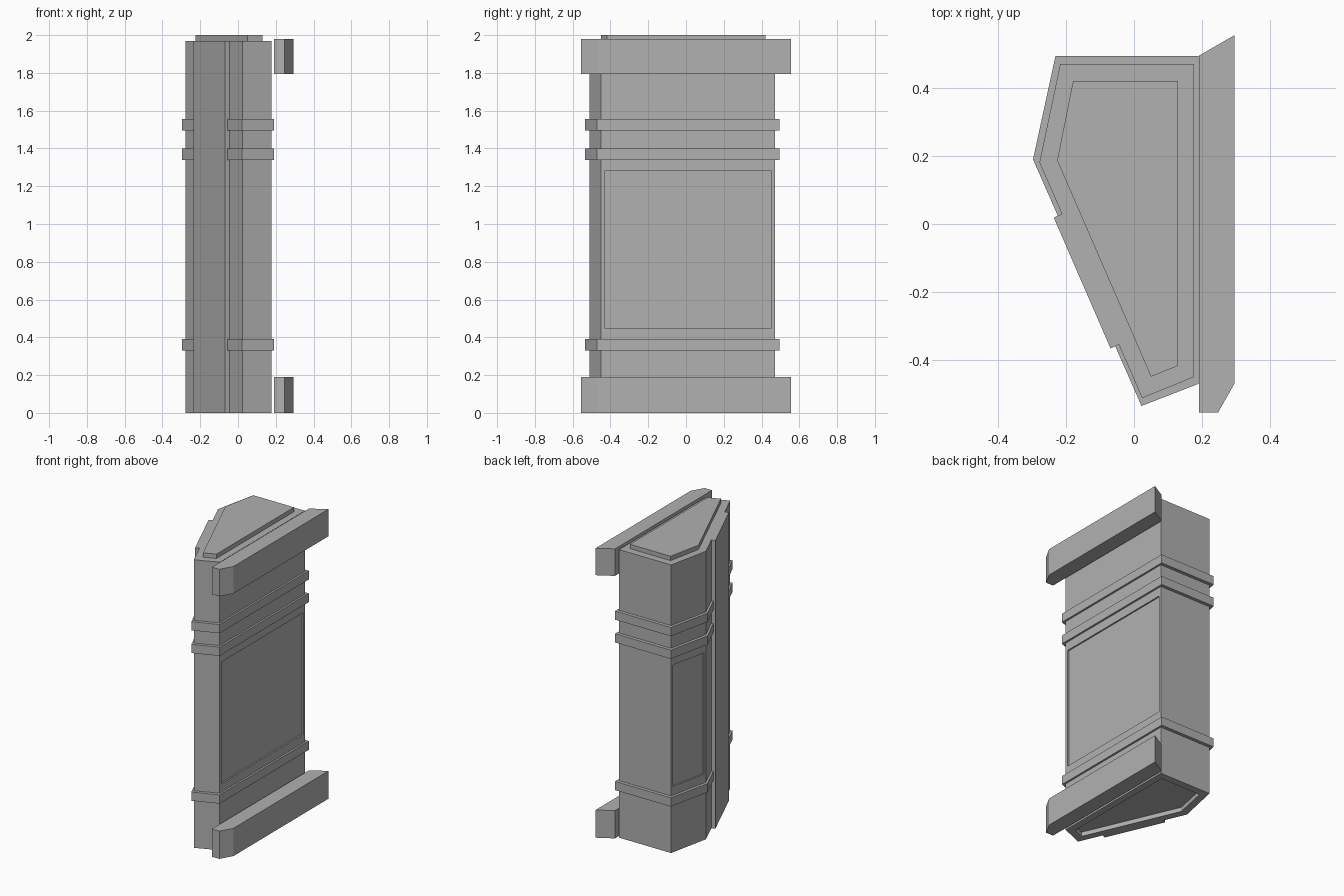
import bpy, bmesh
from mathutils import Vector

if "Cube" in bpy.data.objects:
    bpy.data.objects.remove(bpy.data.objects["Cube"])

# Plan outlines, counter-clockwise from above
BODY = [(-0.217, 0.471), (-0.278, 0.181), (0.024, -0.512), (0.177, -0.450), (0.177, 0.471)]
TRIM = [(-0.231, 0.494), (-0.297, 0.190), (0.022, -0.535), (0.190, -0.470), (0.190, 0.494)]
CAP = [(-0.179, 0.421), (-0.226, 0.187), (0.050, -0.449), (0.129, -0.417), (0.129, 0.421)]
RAIL = [(0.191, 0.495), (0.191, -0.555), (0.247, -0.555), (0.295, -0.470), (0.295, 0.555)]
SLAB = [(-0.236, 0.019), (-0.069, -0.366), (-0.043, -0.354), (-0.210, 0.031)]

BANDS = [(0.33, 0.39), (1.34, 1.40), (1.495, 1.555)]

# Mid-grey finish shared by all parts
grey = bpy.data.materials.new("mid_grey")
grey.diffuse_color = (0.44, 0.44, 0.44, 1.0)
grey.use_nodes = True
grey.node_tree.nodes["Principled BSDF"].inputs["Base Color"].default_value = grey.diffuse_color


def loft(name, levels, panels=()):
    """Skin a stack of (outline, z) levels; panels are (level, side) quads to recess."""
    bm = bmesh.new()
    rings = [[bm.verts.new((x, y, z)) for x, y in outline] for outline, z in levels]
    bm.faces.new(rings[0][::-1])
    bm.faces.new(rings[-1])
    n = len(rings[0])
    for k in range(len(rings) - 1):
        for i in range(n):
            j = (i + 1) % n
            quad = [rings[k][i], rings[k][j], rings[k + 1][j], rings[k + 1][i]]
            if (k, i) in panels:
                recess(bm, quad)
            else:
                bm.faces.new(quad)
    bmesh.ops.recalc_face_normals(bm, faces=bm.faces[:])
    mesh = bpy.data.meshes.new(name)
    bm.to_mesh(mesh)
    bm.free()
    mesh.materials.append(grey)
    obj = bpy.data.objects.new(name, mesh)
    bpy.context.collection.objects.link(obj)
    return obj


def recess(bm, quad, margin=0.018, low=0.45, high=1.28, depth=0.01):
    """Fill a vertical quad with a frame around a sunken panel."""
    a, b = quad[0].co, quad[1].co
    along = (b - a).normalized()
    inward = Vector((0, 0, 1)).cross(along) * depth
    p, q = a + along * margin, b - along * margin
    rim = [Vector((c.x, c.y, z)) for c, z in ((p, low), (q, low), (q, high), (p, high))]
    edge = [bm.verts.new(c) for c in rim]
    floor = [bm.verts.new(c + inward) for c in rim]
    for outer, inner in ((quad, edge), (edge, floor)):
        for i in range(4):
            j = (i + 1) % 4
            bm.faces.new([outer[i], outer[j], inner[j], inner[i]])
    bm.faces.new(floor)


# Main body: hollowed underside, projecting bands, raised cap
levels = [(CAP, 0.03), (CAP, 0.0), (BODY, 0.0)]
for low, high in BANDS:
    levels += [(BODY, low), (TRIM, low), (TRIM, high), (BODY, high)]
levels += [(BODY, 1.97), (CAP, 1.97), (CAP, 2.0)]
# Sunken panels on the left and right sides, between first and second bands
loft("pillar_body", levels, panels={(6, 0), (6, 3)})

# Full-height slab on the slanted side
loft("slanted_slab", [(SLAB, 0.0), (SLAB, 1.97)])

# Bottom and top rails along the right side
for name, low, high in (("lower_rail", 0.0, 0.19), ("upper_rail", 1.795, 1.98)):
    loft(name, [(RAIL, low), (RAIL, high)])
